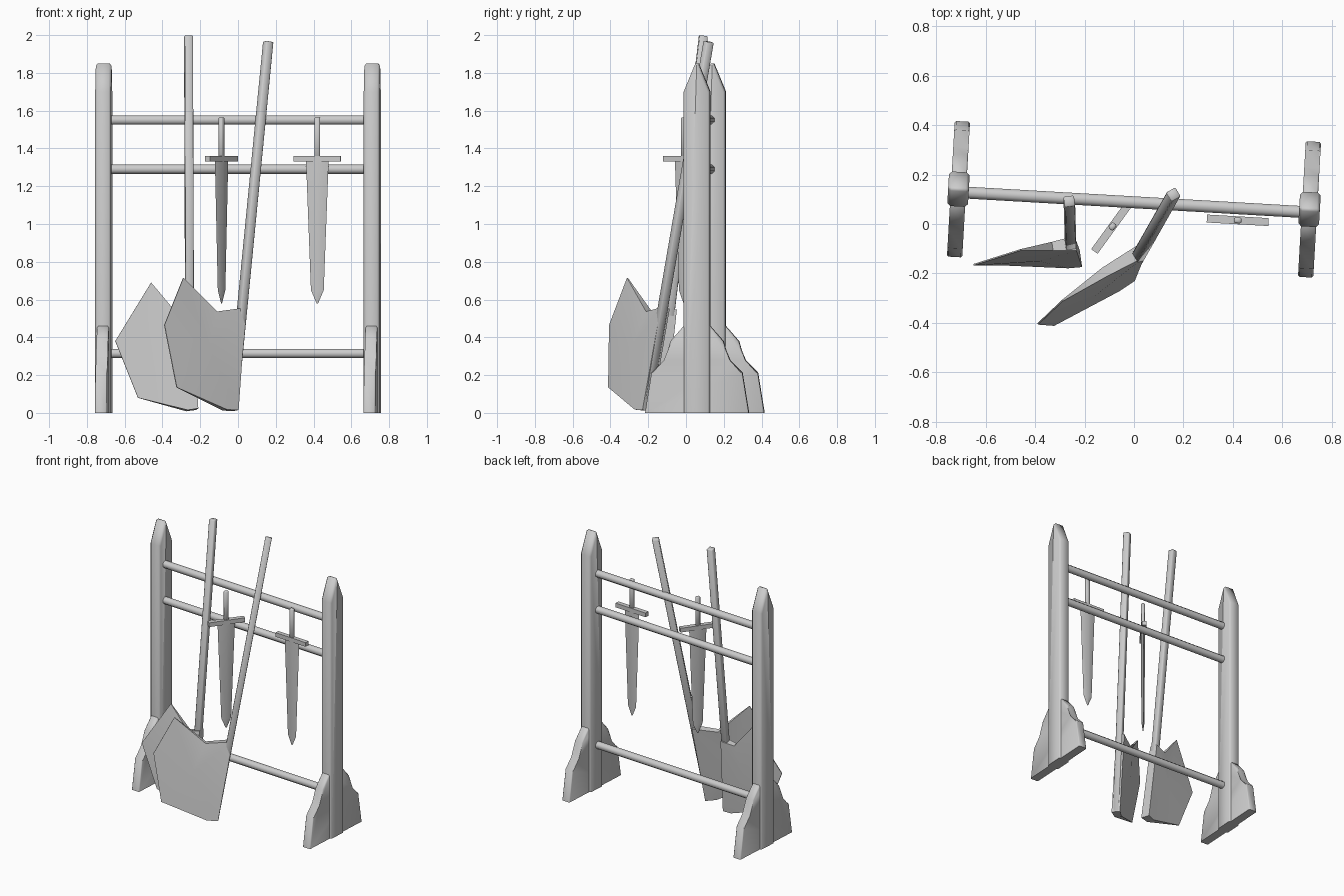
import bpy, bmesh, math
from mathutils import Vector, Matrix

cube = bpy.data.objects.get("Cube")
if cube:
    bpy.data.objects.remove(cube, do_unlink=True)

GREY = (0.6, 0.6, 0.6, 1.0)
grey = bpy.data.materials.new("plain grey")
grey.use_nodes = True
grey.diffuse_color = GREY
grey.node_tree.nodes["Principled BSDF"].inputs["Base Color"].default_value = GREY
parts = []


def finish(name, bm, matrix=Matrix()):
    """Turn a bmesh into a placed, shaded object."""
    bm.transform(matrix)
    bmesh.ops.recalc_face_normals(bm, faces=bm.faces[:])
    mesh = bpy.data.meshes.new(name)
    bm.to_mesh(mesh)
    bm.free()
    mesh.materials.append(grey)
    obj = bpy.data.objects.new(name, mesh)
    bpy.context.collection.objects.link(obj)
    parts.append(obj)


def bridge(bm, rings):
    """Join rings of points with quads and cap both ends."""
    rows = [[bm.verts.new(p) for p in ring] for ring in rings]
    for a, b in zip(rows, rows[1:]):
        for i in range(len(a)):
            j = (i + 1) % len(a)
            bm.faces.new((a[i], a[j], b[j], b[i]))
    bm.faces.new(rows[0])
    bm.faces.new(rows[-1])


def slab(name, half_profile, thick, matrix, bevel=0.0):
    """Mirror a (y, z) half profile and extrude it along x."""
    outline = half_profile + [(-y, z) for y, z in reversed(half_profile)]
    bm = bmesh.new()
    bridge(bm, [[(x, y, z) for y, z in outline] for x in (-thick / 2, thick / 2)])
    if bevel:
        edges = [e for e in bm.edges
                 if abs(e.verts[0].co.x - e.verts[1].co.x) < 1e-5
                 and max(v.co.z for v in e.verts) > 0.01]
        bmesh.ops.bevel(bm, geom=edges, offset=bevel, segments=1, affect='EDGES')
    finish(name, bm, matrix)


def block(name, size, matrix, bevel=0.0):
    bm = bmesh.new()
    bmesh.ops.create_cube(bm, size=1.0)
    bm.transform(Matrix.Diagonal((*size, 1.0)))
    if bevel:
        bmesh.ops.bevel(bm, geom=bm.edges[:], offset=bevel, segments=1, affect='EDGES')
    finish(name, bm, matrix)


def placed(x, y, z, degrees):
    return Matrix.Translation((x, y, z)) @ Matrix.Rotation(math.radians(degrees), 4, 'Z')


# Rack: posts, feet and rails
rack = placed(0, 0.1, 0, -3.3)
post = [(0.07, 0), (0.07, 1.7), (0.008, 1.85)]
foot = [(0.275, 0), (0.24, 0.215), (0.17, 0.275), (0.14, 0.38), (0.07, 0.46)]
for side, x in (("right", -0.712), ("left", 0.712)):
    place = rack @ Matrix.Translation((x, 0, 0))
    slab(side + "_post", post, 0.084, place, 0.012)
    slab(side + "_foot", foot, 0.062, place, 0.006)

for name, z in (("top_rail", 1.55), ("middle_rail", 1.29), ("bottom_rail", 0.315)):
    bm = bmesh.new()
    bmesh.ops.create_cone(bm, cap_ends=True, segments=8, radius1=0.026,
                          radius2=0.026, depth=1.39)
    bm.transform(Matrix.Rotation(math.pi / 8, 4, 'Z'))
    finish(name, bm, rack @ Matrix.Translation((0, -0.012, z))
           @ Matrix.Rotation(math.pi / 2, 4, 'Y'))


# Swords: grip, guard and tapering diamond blade
def sword(prefix, x, y, degrees):
    place = placed(x, y, 0, degrees)

    def up(z):
        return place @ Matrix.Translation((0, 0, z))

    block(prefix + "_sword_grip", (0.03, 0.024, 0.22), up(1.455), 0.005)
    block(prefix + "_sword_guard", (0.25, 0.032, 0.03), up(1.345))
    bm = bmesh.new()
    bridge(bm, [[(w, 0, z), (0, t, z), (-w, 0, z), (0, -t, z)]
                for w, t, z in ((0.06, 0.013, 1.335), (0.034, 0.011, 0.65),
                                (0.004, 0.002, 0.58))])
    finish(prefix + "_sword_blade", bm, place)


sword("left", 0.42, 0.015, -3.3)
sword("right", -0.087, -0.01, 54)


# Axes: square shaft and wedge head given by outline points with half thickness
def axe(prefix, base, top, yaw, outline):
    base, top = Vector(base), Vector(top)
    along = (top - base).normalized()
    across = Vector((-math.cos(yaw), -math.sin(yaw), 0))
    normal = along.cross(across).normalized()
    across = normal.cross(along)
    turn = Matrix((across, normal, along)).transposed().to_4x4()
    block(prefix + "_axe_shaft", (0.043, 0.043, (top - base).length),
          Matrix.Translation((base + top) / 2) @ turn, 0.004)

    bm = bmesh.new()
    centre = sum((Vector(p) for p, t in outline), Vector()) / len(outline)
    count = len(outline)
    rings = []
    for sign in (1, -1):
        ring = [bm.verts.new(Vector(p) + normal * t * sign) for p, t in outline]
        hub = bm.verts.new(centre + normal * 0.024 * sign)
        for i in range(count):
            bm.faces.new((hub, ring[i], ring[(i + 1) % count]))
        rings.append(ring)
    a, b = rings
    for i in range(count):
        j = (i + 1) % count
        bm.faces.new((a[i], a[j], b[j], b[i]))
    finish(prefix + "_axe_head", bm)


# Order: peak, edge, lower corner, heel, spine bottom, spine top, notch
axe("rear", (-0.255, -0.145, 0.02), (-0.262, 0.092, 1.997), math.radians(8), [
    ((-0.46, -0.105, 0.69), 0.003), ((-0.65, -0.165, 0.38), 0.003),
    ((-0.53, -0.165, 0.08), 0.003), ((-0.27, -0.15, 0.012), 0.03),
    ((-0.215, -0.14, 0.02), 0.035), ((-0.237, -0.078, 0.55), 0.03),
    ((-0.33, -0.09, 0.53), 0.018)])
axe("front", (-0.03, -0.215, 0.02), (0.16, 0.12, 1.965), math.radians(31), [
    ((-0.29, -0.31, 0.715), 0.003), ((-0.39, -0.405, 0.465), 0.003),
    ((-0.325, -0.41, 0.135), 0.003), ((-0.07, -0.25, 0.015), 0.025),
    ((-0.012, -0.205, 0.012), 0.03), ((0.028, -0.11, 0.555), 0.028),
    ((-0.12, -0.195, 0.535), 0.02)])

# Soft shading that keeps hard edges
bpy.ops.object.select_all(action='DESELECT')
for obj in parts:
    obj.select_set(True)
bpy.context.view_layer.objects.active = parts[0]
bpy.ops.object.shade_smooth_by_angle(angle=math.radians(50))
